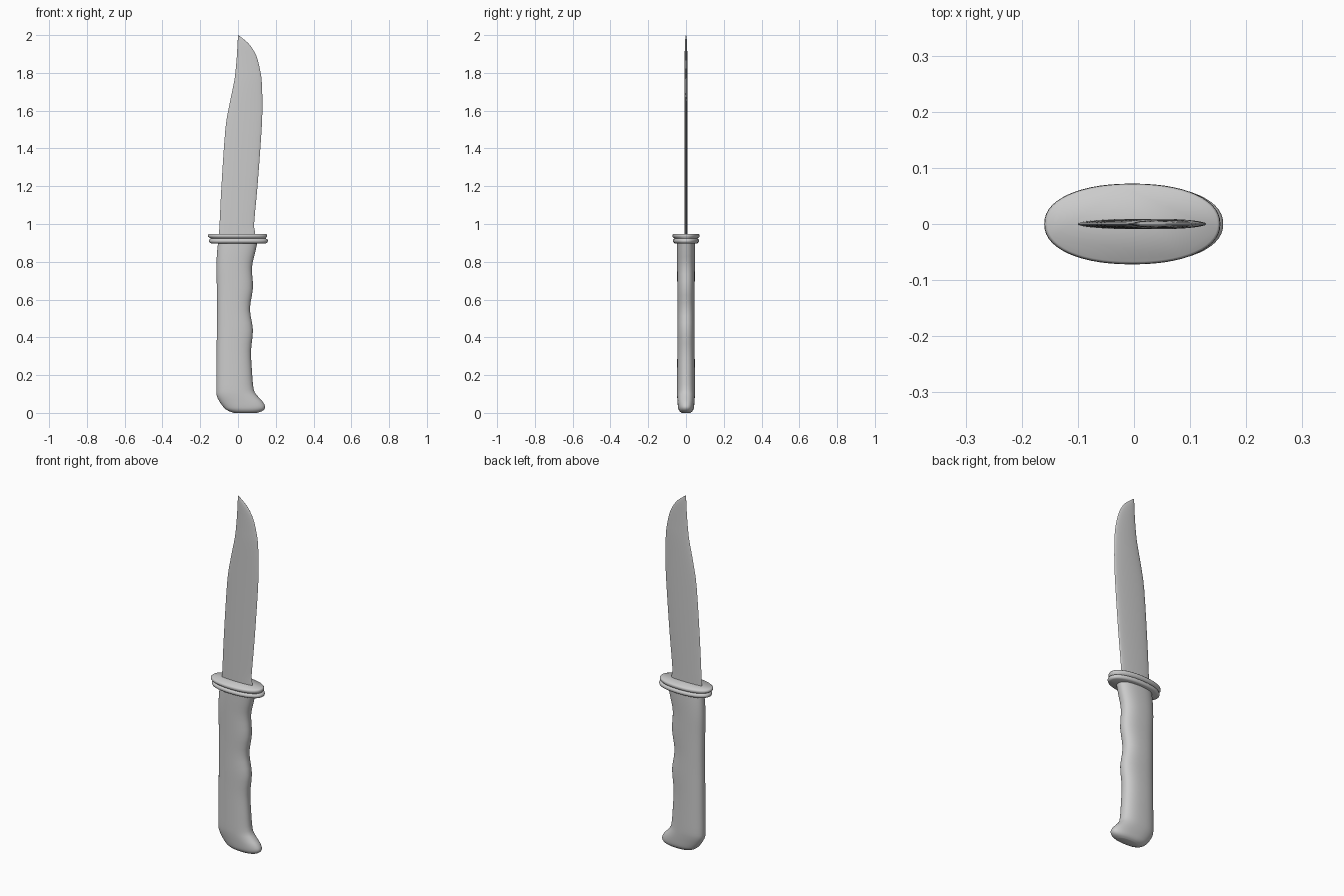
import bpy, math


def catmull(rows, steps):
    """Smoothly resample a list of stations."""
    out = []
    for i in range(len(rows) - 1):
        p0, p1 = rows[max(i - 1, 0)], rows[i]
        p2, p3 = rows[i + 1], rows[min(i + 2, len(rows) - 1)]
        for s in range(steps):
            t = s / steps
            out.append([0.5 * (2*b + (c - a)*t + (2*a - 5*b + 4*c - d)*t*t
                               + (3*b - a - 3*c + d)*t**3)
                        for a, b, c, d in zip(p0, p1, p2, p3)])
    out.append(list(rows[-1]))
    return out


def loft(name, rows, sides, power, angle):
    """Skin superellipse rings given as (z, x_left, x_right, half_thickness)."""
    verts, faces = [], []
    for z, xl, xr, h in rows:
        for k in range(sides):
            a = 2 * math.pi * k / sides
            c, s = math.cos(a), math.sin(a)
            verts.append(((xl + xr)/2 + (xr - xl)/2 * math.copysign(abs(c)**(2/power), c),
                          h * math.copysign(abs(s)**(2/power), s), z))
    for r in range(len(rows) - 1):
        for k in range(sides):
            a, b = r*sides + k, r*sides + (k + 1) % sides
            faces.append((a, b, b + sides, a + sides))
    faces.append(tuple(reversed(range(sides))))
    last = (len(rows) - 1) * sides
    faces.append(tuple(range(last, last + sides)))
    me = bpy.data.meshes.new(name)
    me.from_pydata(verts, [], faces)
    ob = bpy.data.objects.new(name, me)
    bpy.context.collection.objects.link(ob)
    bpy.ops.object.select_all(action='DESELECT')
    ob.select_set(True)
    bpy.context.view_layer.objects.active = ob
    bpy.ops.object.shade_smooth_by_angle(angle=math.radians(angle))
    return ob


# Handle with finger grooves and a hooked, rounded butt
handle = [(0.0, -0.02, 0.10, 0.022), (0.008, -0.045, 0.125, 0.033),
          (0.02, -0.066, 0.14, 0.040), (0.036, -0.081, 0.143, 0.043),
          (0.06, -0.098, 0.13, 0.045), (0.09, -0.112, 0.103, 0.047),
          (0.125, -0.115, 0.083, 0.048), (0.22, -0.114, 0.074, 0.047),
          (0.33, -0.113, 0.069, 0.046), (0.44, -0.112, 0.079, 0.046),
          (0.55, -0.111, 0.063, 0.045), (0.66, -0.112, 0.079, 0.046),
          (0.77, -0.114, 0.074, 0.047), (0.85, -0.111, 0.091, 0.048),
          (0.91, -0.104, 0.105, 0.048)]
loft("handle", catmull(handle, 3), 40, 2.4, 60)

# Guard: two stacked rounded rings with a groove between
guard = [(0.898, -0.143, 0.148, 0.060), (0.902, -0.151, 0.156, 0.067),
         (0.911, -0.154, 0.159, 0.070), (0.919, -0.151, 0.156, 0.067),
         (0.923, -0.143, 0.147, 0.060), (0.927, -0.151, 0.148, 0.066),
         (0.934, -0.160, 0.154, 0.072), (0.943, -0.159, 0.153, 0.071),
         (0.948, -0.154, 0.149, 0.067)]
loft("guard", guard, 56, 2.2, 60)

# Clip-point blade with a thin lens section
blade = [(0.93, -0.101, 0.092, 0.009), (0.96, -0.100, 0.090, 0.009),
         (1.01, -0.097, 0.086, 0.009), (1.21, -0.087, 0.104, 0.009),
         (1.50, -0.067, 0.125, 0.009), (1.63, -0.046, 0.129, 0.009),
         (1.75, -0.021, 0.126, 0.009), (1.82, -0.012, 0.116, 0.008),
         (1.89, -0.006, 0.097, 0.007), (1.945, -0.003, 0.065, 0.006),
         (1.98, -0.001, 0.028, 0.004), (2.0, -0.0005, 0.001, 0.001)]
loft("blade", catmull(blade, 3), 24, 2.0, 50)
